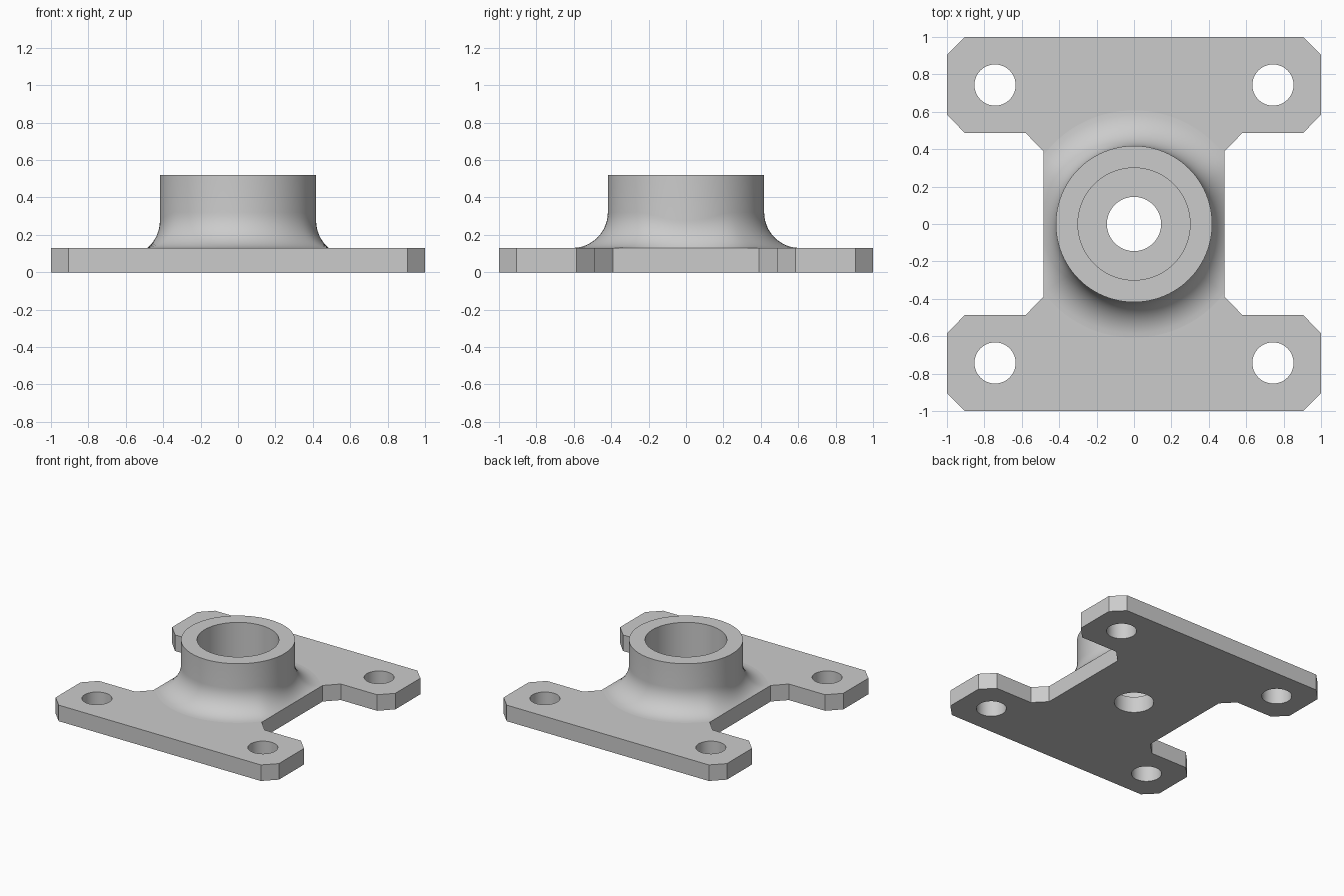
import bpy, bmesh, math

cube = bpy.data.objects.get("Cube")
if cube:
    bpy.data.objects.remove(cube, do_unlink=True)

PLATE_TOP, HUB_TOP = 0.13, 0.52
HUB_R, BORE_R, HOLE_R, BOLT_R = 0.418, 0.30, 0.145, 0.11
FILLET_R, WAIST = 0.19, 0.485
BOLT_POS = 0.743

metal = bpy.data.materials.new("light grey metal")
metal.use_nodes = True
grey = (0.6, 0.6, 0.6, 1)
metal.diffuse_color = grey
metal.node_tree.nodes["Principled BSDF"].inputs["Base Color"].default_value = grey


def finish(obj):
    obj.data.materials.clear()
    obj.data.materials.append(metal)
    bpy.ops.object.select_all(action="DESELECT")
    obj.select_set(True)
    bpy.context.view_layer.objects.active = obj
    bpy.ops.object.shade_smooth_by_angle(angle=math.radians(30))


def circle(cx, cy, r, n=64):
    return [(cx + r * math.cos(math.tau * i / n), cy + r * math.sin(math.tau * i / n))
            for i in range(n)]


def add_loop(curve, pts):
    spline = curve.splines.new("POLY")
    spline.points.add(len(pts) - 1)
    for p, (x, y) in zip(spline.points, pts):
        p.co = (x, y, 0, 1)
    spline.use_cyclic_u = True


# Base plate: mirrored quarter outline with bolt holes and a centre hole
quarter = [(WAIST, 0.39), (0.58, 0.487), (0.905, 0.487), (1, 0.585), (1, 0.905), (0.905, 1)]
half = quarter + [(-x, y) for x, y in reversed(quarter)]
outline = half + [(x, -y) for x, y in reversed(half)]

curve = bpy.data.curves.new("base_plate", "CURVE")
curve.dimensions = "2D"
curve.fill_mode = "BOTH"
curve.extrude = PLATE_TOP / 2
add_loop(curve, outline)
add_loop(curve, circle(0, 0, HOLE_R))
for sx in (-1, 1):
    for sy in (-1, 1):
        add_loop(curve, circle(sx * BOLT_POS, sy * BOLT_POS, BOLT_R))
plate = bpy.data.objects.new("base_plate", curve)
bpy.context.collection.objects.link(plate)
bpy.ops.object.select_all(action="DESELECT")
plate.select_set(True)
bpy.context.view_layer.objects.active = plate
bpy.ops.object.convert(target="MESH")
plate = bpy.context.view_layer.objects.active
bm = bmesh.new()
bm.from_mesh(plate.data)
bmesh.ops.remove_doubles(bm, verts=bm.verts, dist=0.0005)
bmesh.ops.translate(bm, verts=bm.verts, vec=(0, 0, PLATE_TOP / 2))
bmesh.ops.recalc_face_normals(bm, faces=bm.faces)
bm.to_mesh(plate.data)
bm.free()
finish(plate)


# Hub: bored collar whose fillet is held by the narrow edges of the plate
def hub_profile(angle, steps=12):
    centre = HUB_R + FILLET_R
    end = min(centre, WAIST / max(abs(math.cos(angle)), 0.01))
    sweep = math.acos((centre - end) / FILLET_R)
    height = PLATE_TOP + FILLET_R * math.sin(sweep)
    pts = [(BORE_R, PLATE_TOP), (BORE_R, HUB_TOP), (HUB_R, HUB_TOP)]
    for k in range(steps + 1):
        a = sweep * k / steps
        pts.append((centre - FILLET_R * math.cos(a), height - FILLET_R * math.sin(a)))
    return pts


bm = bmesh.new()
SEGMENTS = 96
rings = []
for i in range(SEGMENTS):
    a = math.tau * i / SEGMENTS
    rings.append([bm.verts.new((r * math.cos(a), r * math.sin(a), z))
                  for r, z in hub_profile(a)])
for i, ring in enumerate(rings):
    after = rings[(i + 1) % SEGMENTS]
    for j in range(len(ring) - 1):
        bm.faces.new((ring[j + 1], after[j + 1], after[j], ring[j]))
mesh = bpy.data.meshes.new("bearing_hub")
bm.to_mesh(mesh)
bm.free()
hub = bpy.data.objects.new("bearing_hub", mesh)
bpy.context.collection.objects.link(hub)
finish(hub)
